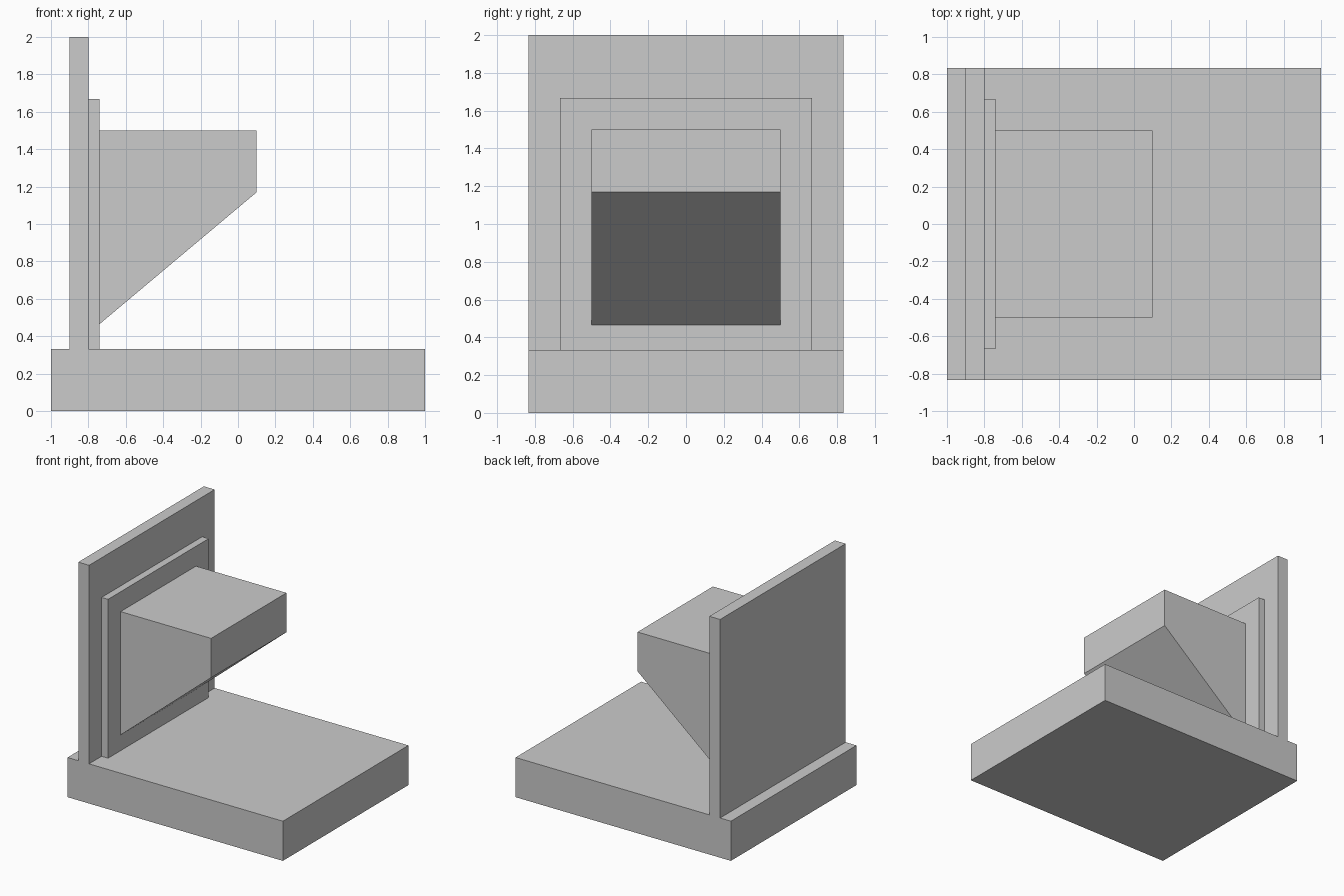
import bpy
import bmesh

cube = bpy.data.objects.get("Cube")
if cube:
    bpy.data.objects.remove(cube, do_unlink=True)

# Single plain grey
grey = bpy.data.materials.new("plain_grey")
grey.use_nodes = True
COLOUR = (0.6, 0.6, 0.6, 1)
grey.diffuse_color = COLOUR
grey.node_tree.nodes["Principled BSDF"].inputs["Base Color"].default_value = COLOUR


def extrude_profile(name, profile, half_width):
    """Extrude an XZ profile symmetrically along Y."""
    bm = bmesh.new()
    face = bm.faces.new([bm.verts.new((x, -half_width, z)) for x, z in profile])
    result = bmesh.ops.extrude_face_region(bm, geom=[face])
    moved = [v for v in result["geom"] if isinstance(v, bmesh.types.BMVert)]
    bmesh.ops.translate(bm, verts=moved, vec=(0, 2 * half_width, 0))
    bmesh.ops.recalc_face_normals(bm, faces=bm.faces)
    mesh = bpy.data.meshes.new(name)
    bm.to_mesh(mesh)
    bm.free()
    mesh.materials.append(grey)
    obj = bpy.data.objects.new(name, mesh)
    bpy.context.collection.objects.link(obj)
    return obj


def slab(name, x0, x1, z0, z1, half_width):
    return extrude_profile(name, [(x0, z0), (x1, z0), (x1, z1), (x0, z1)], half_width)


BASE_TOP = 0.333

# Floor slab, upright wall and the thin mounting plate on it
slab("base", -1, 1, 0, BASE_TOP, 0.833)
slab("back_wall", -0.9, -0.8, BASE_TOP, 2, 0.833)
slab("mounting_plate", -0.8, -0.74, BASE_TOP, 1.667, 0.667)

# Wedge-bottomed block projecting from the plate
extrude_profile("bracket", [(-0.74, 0.465), (0.1, 1.17), (0.1, 1.5), (-0.74, 1.5)], 0.5)
